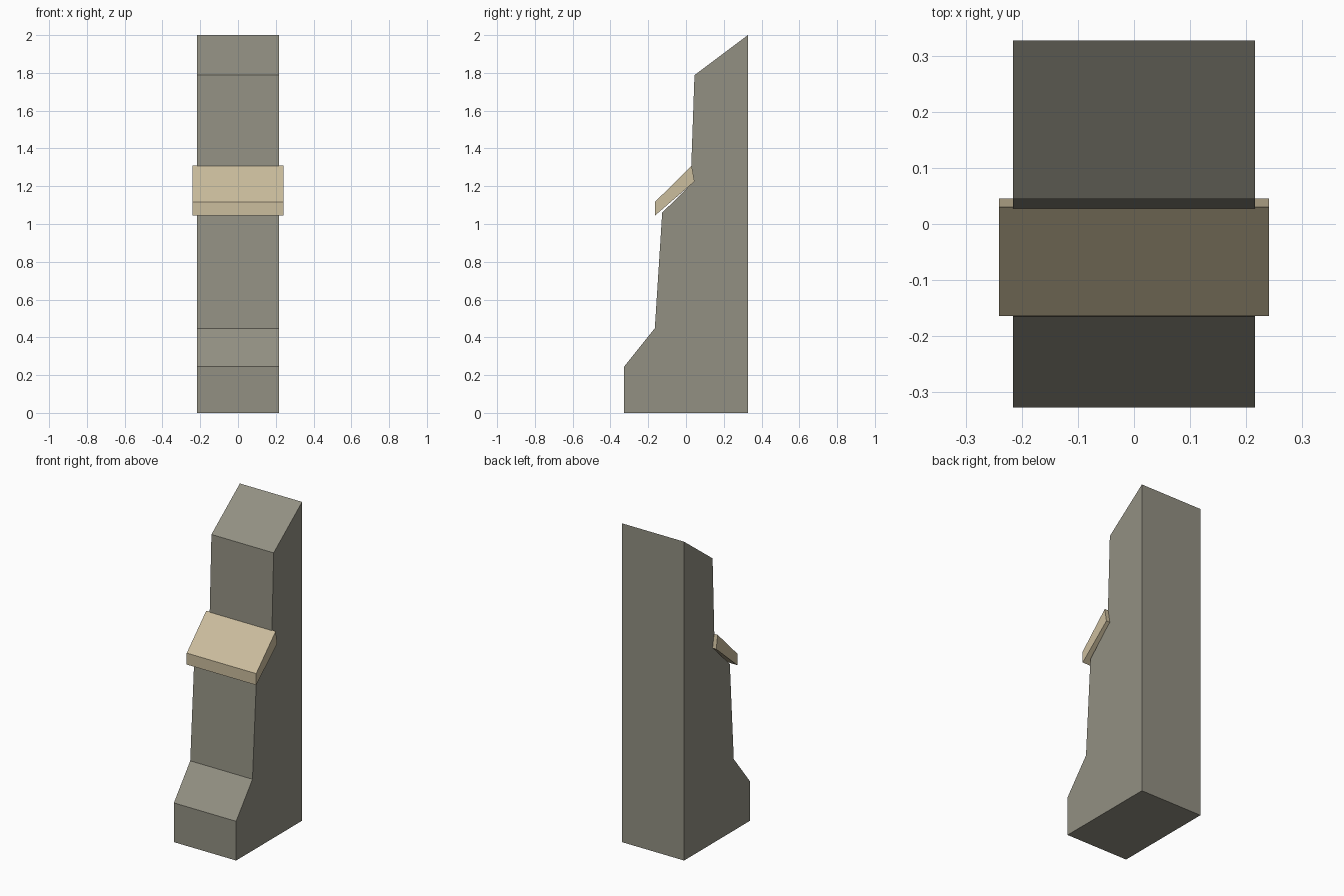
import bpy
import bmesh

cube = bpy.data.objects.get("Cube")
if cube:
    bpy.data.objects.remove(cube, do_unlink=True)


def make_material(name, color):
    mat = bpy.data.materials.new(name)
    mat.use_nodes = True
    mat.diffuse_color = color
    mat.node_tree.nodes["Principled BSDF"].inputs["Base Color"].default_value = color
    return mat


def extrude_profile(name, profile, half_width, mat):
    """Extrude a side outline of (y, z) points symmetrically across x."""
    bm = bmesh.new()
    side = bm.faces.new([bm.verts.new((-half_width, y, z)) for y, z in profile])
    result = bmesh.ops.extrude_face_region(bm, geom=[side], use_keep_orig=True)
    moved = [v for v in result["geom"] if isinstance(v, bmesh.types.BMVert)]
    bmesh.ops.translate(bm, verts=moved, vec=(2 * half_width, 0, 0))
    bmesh.ops.recalc_face_normals(bm, faces=bm.faces)
    mesh = bpy.data.meshes.new(name)
    bm.to_mesh(mesh)
    bm.free()
    mesh.materials.append(mat)
    obj = bpy.data.objects.new(name, mesh)
    bpy.context.collection.objects.link(obj)
    return obj


stone = make_material("grey_stone", (0.29, 0.28, 0.225, 1))
tan = make_material("tan_ledge", (0.60, 0.51, 0.34, 1))

# Stepped pillar with a sloping foot, waist and cap
pillar_outline = [
    (-0.327, 0), (-0.327, 0.246), (-0.165, 0.448), (-0.126, 1.06),
    (0.022, 1.205), (0.028, 1.31), (0.045, 1.788), (0.327, 2), (0.327, 0),
]
extrude_profile("pillar", pillar_outline, 0.216, stone)

# Slanted ledge resting over the waist, slightly wider than the pillar
ledge_outline = [(-0.164, 1.045), (-0.164, 1.117), (0.03, 1.309), (0.045, 1.225)]
extrude_profile("ledge", ledge_outline, 0.241, tan)
